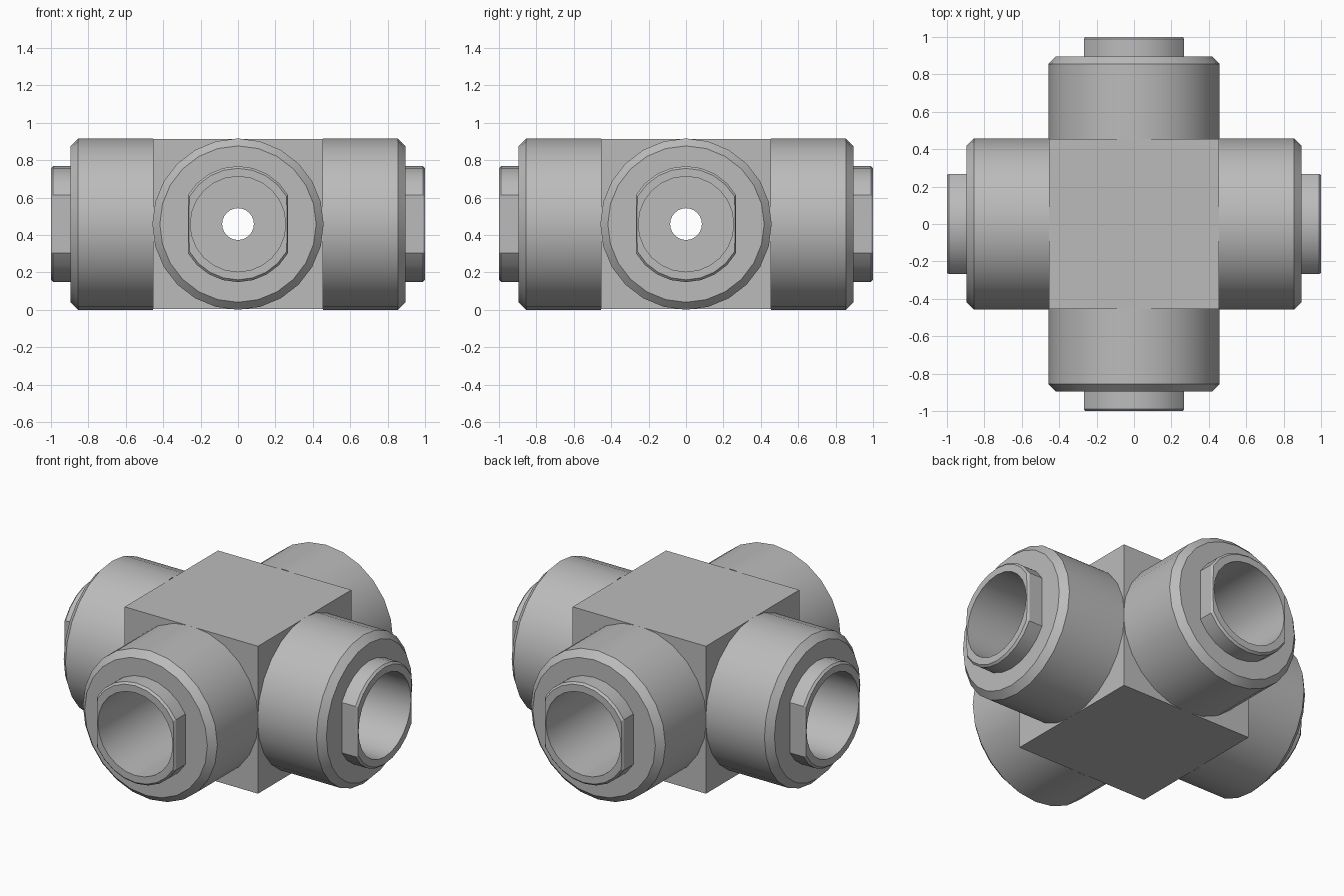
import bpy, bmesh
from math import sin, cos, pi, radians
from mathutils import Matrix

SIDES = 24
MID = 0.458      # height of the arm axes
HALF = 0.454     # half width of the central block
BORE = 0.255     # socket radius
HOLE = 0.085     # through hole radius

if "Cube" in bpy.data.objects:
    bpy.data.objects.remove(bpy.data.objects["Cube"], do_unlink=True)

grey = bpy.data.materials.new("plain grey")
grey.use_nodes = True
grey.diffuse_color = (0.5, 0.5, 0.5, 1)
grey.node_tree.nodes["Principled BSDF"].inputs["Base Color"].default_value = (0.5, 0.5, 0.5, 1)


def make_object(name, bm):
    bmesh.ops.recalc_face_normals(bm, faces=bm.faces[:])
    mesh = bpy.data.meshes.new(name)
    bm.to_mesh(mesh)
    bm.free()
    mesh.materials.append(grey)
    obj = bpy.data.objects.new(name, mesh)
    bpy.context.collection.objects.link(obj)
    return obj


def select_only(obj):
    bpy.ops.object.select_all(action="DESELECT")
    obj.select_set(True)
    bpy.context.view_layer.objects.active = obj


def lathe(name, profile, turn, capped=False):
    """Turn (radius, distance, side limit) points around the y axis."""
    bm = bmesh.new()
    rings = []
    for radius, y, limit in profile:
        ring = []
        for i in range(SIDES):
            a = 2 * pi * i / SIDES
            x = max(-limit, min(limit, radius * sin(a)))
            ring.append(bm.verts.new((x, y, radius * cos(a))))
        rings.append(ring)
    for a, b in zip(rings, rings[1:]):
        for i in range(SIDES):
            j = (i + 1) % SIDES
            bm.faces.new((a[i], a[j], b[j], b[i]))
    if capped:
        bm.faces.new(rings[0])
        bm.faces.new(rings[-1])
    move = Matrix.Translation((0, 0, MID)) @ Matrix.Rotation(radians(turn), 4, "Z")
    bmesh.ops.transform(bm, matrix=move, verts=bm.verts[:])
    return make_object(name, bm)


# Central block
bm = bmesh.new()
bmesh.ops.create_cube(bm, size=2 * HALF, matrix=Matrix.Translation((0, 0, MID)))
block = make_object("central_block", bm)

# Sockets and through holes cut along both axes
cut_profile = [(BORE, -0.6, 1), (BORE, -0.38, 1), (HOLE, -0.38, 1),
               (HOLE, 0.38, 1), (BORE, 0.38, 1), (BORE, 0.6, 1)]
for turn in (0, 90):
    cutter = lathe("bore_cutter", cut_profile, turn, capped=True)
    cutter.hide_render = True
    mod = block.modifiers.new("bore", "BOOLEAN")
    mod.operation = "DIFFERENCE"
    mod.solver = "EXACT"
    mod.object = cutter
    select_only(block)
    bpy.ops.object.modifier_apply(modifier=mod.name)
    bpy.data.objects.remove(cutter, do_unlink=True)
bpy.ops.object.shade_smooth_by_angle(angle=radians(20))

# Four arms: chamfered barrel, flat-sided collar, open socket
arm_profile = [(0.458, HALF, 1), (0.458, 0.855, 1), (0.418, 0.895, 1),
               (0.31, 0.895, 0.268), (0.31, 0.988, 0.268),
               (0.298, 1.0, 0.262), (BORE, 1.0, 1), (BORE, HALF, 1)]
for k, side in enumerate(("back", "right", "front", "left")):
    arm = lathe(side + "_arm", arm_profile, 90 * k)
    select_only(arm)
    bpy.ops.object.shade_smooth_by_angle(angle=radians(20))
